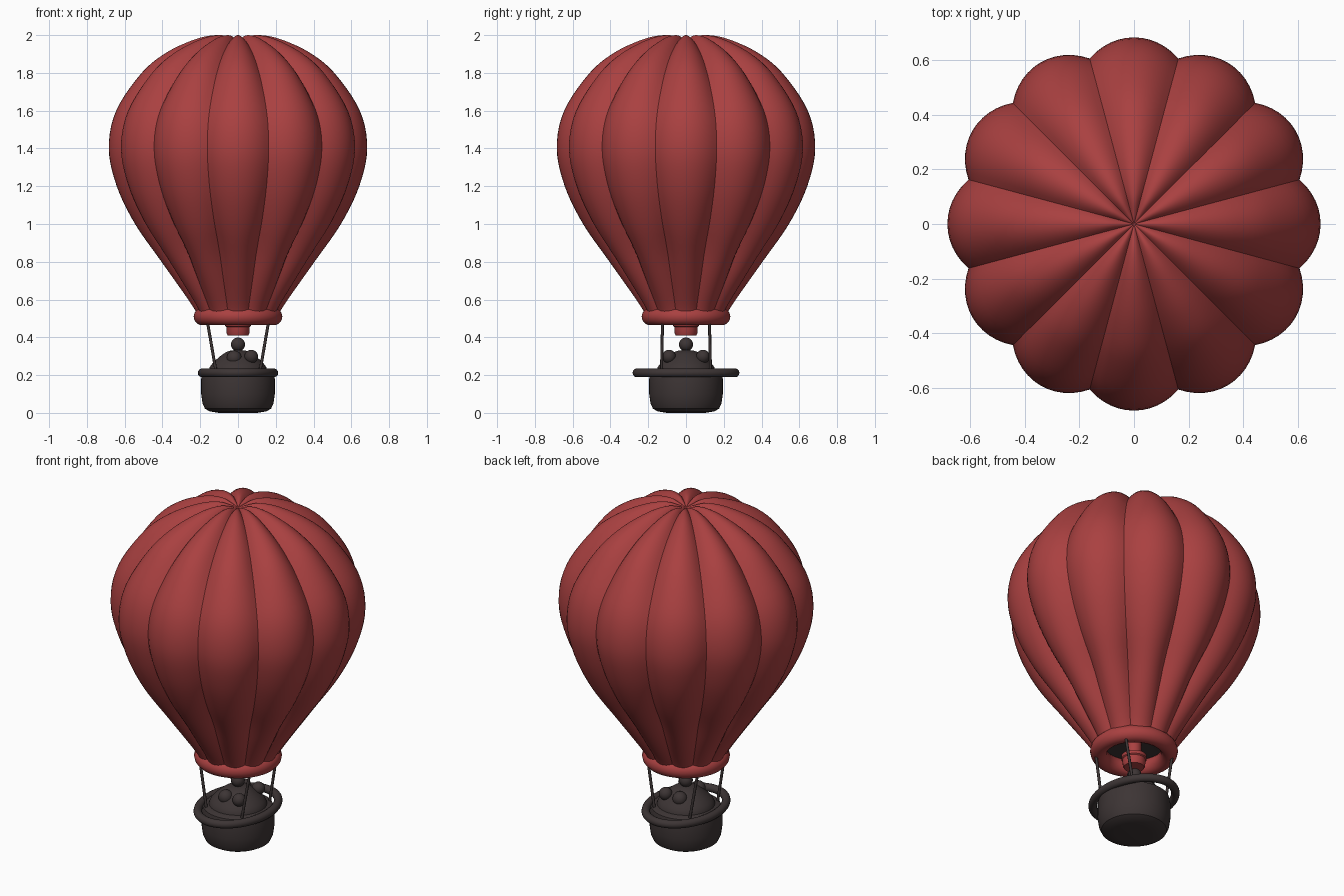
import bpy, bmesh, math
from mathutils import Vector

if "Cube" in bpy.data.objects:
    bpy.data.objects.remove(bpy.data.objects["Cube"])


def material(name, rgb):
    m = bpy.data.materials.new(name)
    m.diffuse_color = (*rgb, 1)
    m.use_nodes = True
    m.node_tree.nodes["Principled BSDF"].inputs["Base Color"].default_value = m.diffuse_color
    return m


RED = material("balloon red", (0.40, 0.052, 0.052))
DARK = material("dark brown", (0.046, 0.035, 0.035))


def finish(name, bm, mat, angle=35):
    bmesh.ops.recalc_face_normals(bm, faces=bm.faces)
    me = bpy.data.meshes.new(name)
    bm.to_mesh(me)
    bm.free()
    ob = bpy.data.objects.new(name, me)
    bpy.context.collection.objects.link(ob)
    me.materials.append(mat)
    bpy.context.view_layer.objects.active = ob
    ob.select_set(True)
    bpy.ops.object.shade_smooth_by_angle(angle=math.radians(angle))
    ob.select_set(False)
    return ob


def loft(name, rings, mat, closed=False, angle=35):
    """Skin a list of equally long point rings; closed joins last to first."""
    bm = bmesh.new()
    vs = [[bm.verts.new(p) for p in r] for r in rings]
    n = len(rings[0])
    for i in range(len(rings) if closed else len(rings) - 1):
        a, b = vs[i], vs[(i + 1) % len(rings)]
        for j in range(n):
            k = (j + 1) % n
            bm.faces.new((a[j], a[k], b[k], b[j]))
    bmesh.ops.remove_doubles(bm, verts=bm.verts, dist=1e-5)
    return finish(name, bm, mat, angle)


def lathe(name, profile, mat, sx=1.0, sy=1.0, n=48):
    rings = [[(r * sx * math.cos(2 * math.pi * j / n), r * sy * math.sin(2 * math.pi * j / n), z)
              for j in range(n)] for r, z in profile]
    return loft(name, rings, mat)


def ring(name, rx, ry, z, minor, mat, n=64, m=14):
    rings = []
    for i in range(n):
        a = 2 * math.pi * i / n
        rings.append([((rx + minor * math.cos(b)) * math.cos(a),
                       (ry + minor * math.cos(b)) * math.sin(a), z + minor * math.sin(b))
                      for b in (2 * math.pi * j / m for j in range(m))])
    return loft(name, rings, mat, closed=True, angle=60)


def ball(name, pos, r, mat):
    bm = bmesh.new()
    bmesh.ops.create_uvsphere(bm, u_segments=20, v_segments=12, radius=r)
    bmesh.ops.translate(bm, verts=bm.verts, vec=pos)
    return finish(name, bm, mat, 60)


def smooth_curve(pts, steps=5):
    """Catmull-Rom interpolation through the profile points."""
    p = [Vector(q) for q in pts]
    p = [2 * p[0] - p[1]] + p + [2 * p[-1] - p[-2]]
    out = []
    for i in range(1, len(p) - 2):
        a, b, c, d = p[i - 1:i + 3]
        for s in range(steps):
            t = s / steps
            out.append(0.5 * (2 * b + (c - a) * t + (2 * a - 5 * b + 4 * c - d) * t * t
                              + (3 * b - a - 3 * c + d) * t ** 3))
    return out + [p[-2]]


# Envelope: twelve bulging gores meeting in sharp seams
LOBES, SEG = 12, 12
curve = smooth_curve([(0.205, 0.50), (0.25, 0.58), (0.405, 0.80), (0.545, 1.0), (0.642, 1.2),
                      (0.684, 1.4), (0.645, 1.6), (0.51, 1.8), (0.375, 1.91), (0.22, 1.98),
                      (0.11, 2.0), (0.04, 1.985), (0.0, 1.97)])
rings = []
for i, p in enumerate(curve):
    tan = (curve[min(i + 1, len(curve) - 1)] - curve[max(i - 1, 0)]).normalized()
    nx, nz = tan.y, -tan.x
    depth = min(0.056, 0.1 * p.x + 0.01) * min(1, p.x / 0.08)
    if p.y < 0.8:
        depth *= 0.35 + 0.65 * (p.y - 0.5) / 0.3
    if p.x < 0.12 and p.y > 1:
        nx, nz = 0, 1
    row = []
    for j in range(LOBES * SEG):
        t = 2 * (j % SEG) / SEG - 1
        a = 2 * math.pi * (j / SEG - 0.5) / LOBES
        r = p.x - nx * depth * t * t
        row.append((r * math.cos(a), r * math.sin(a), p.y + (-nz) * depth * t * t
                    if nz > 0 else p.y - nz * depth * t * t))
    rings.append(row)
loft("envelope", rings, RED, angle=30)

# Mouth: padded ring with a dark lining and a burner hanging inside
ring("mouth_ring", 0.188, 0.188, 0.51, 0.047, RED)
lathe("mouth_lining", [(0.195, 0.52), (0.19, 0.55), (0.0, 0.56)], DARK)
lathe("burner", [(0, 0.41), (0.055, 0.41), (0.06, 0.42), (0.062, 0.455), (0.068, 0.46),
                 (0.068, 0.48), (0.04, 0.49), (0.04, 0.56)], RED, n=24)

# Basket with rounded base, and the oval hoop around it
lathe("basket", [(0, 0.003), (0.10, 0.0), (0.15, 0.008), (0.175, 0.022), (0.188, 0.05),
                 (0.195, 0.10), (0.195, 0.18), (0.188, 0.215), (0.17, 0.225), (0, 0.235)], DARK)
ring("basket_hoop", 0.19, 0.26, 0.212, 0.023, DARK)

# Load in the basket: mound, knob and two small lumps
lathe("mound", smooth_curve([(0.16, 0.21), (0.145, 0.25), (0.10, 0.295), (0.055, 0.325),
                             (0.0, 0.335)], 4), DARK)
ball("knob", (0, 0, 0.362), 0.037, DARK)
for s in (-1, 1):
    ball("lump", (0.07, s * 0.09, 0.298), 0.036, DARK)
    ball("low_lump", (-0.02, s * 0.085, 0.29), 0.04, DARK)

# Four suspension ropes
for sx in (-1, 1):
    for sy in (-1, 1):
        lo, hi = Vector((sx * 0.113, sy * 0.13, 0.20)), Vector((sx * 0.165, sy * 0.124, 0.50))
        rows = [[(e.x + 0.008 * math.cos(k * math.pi / 4), e.y + 0.008 * math.sin(k * math.pi / 4), e.z)
                 for k in range(8)] for e in (lo, hi)]
        loft("rope", rows, DARK, angle=60)
